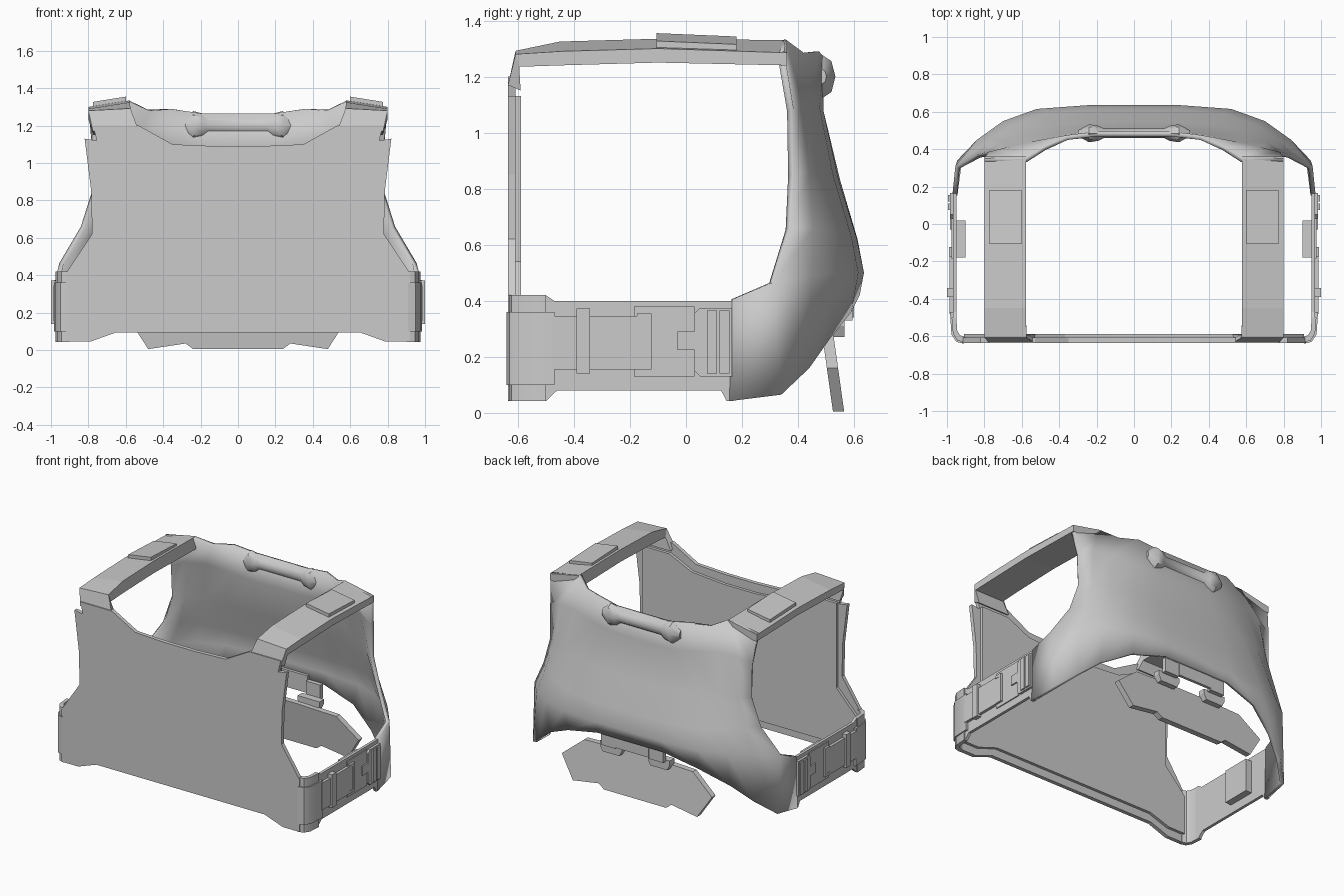
import bpy, bmesh, math


def make(name, verts, faces, mirror=True, solid=0, smooth=0, fix=True):
    me = bpy.data.meshes.new(name)
    me.from_pydata(verts, [], faces)
    if fix:
        bm = bmesh.new()
        bm.from_mesh(me)
        bmesh.ops.recalc_face_normals(bm, faces=bm.faces)
        bm.to_mesh(me)
        bm.free()
    ob = bpy.data.objects.new(name, me)
    bpy.context.collection.objects.link(ob)
    if mirror:
        m = ob.modifiers.new("mirror", 'MIRROR')
        m.use_clip = True
        m.merge_threshold = 0.0005
    if solid:
        s = ob.modifiers.new("thickness", 'SOLIDIFY')
        s.thickness = solid
        s.offset = -1
    if smooth:
        bpy.ops.object.select_all(action='DESELECT')
        ob.select_set(True)
        bpy.context.view_layer.objects.active = ob
        bpy.ops.object.shade_smooth_by_angle(angle=math.radians(smooth))
    return ob


def loft(name, rings, **kw):
    n = len(rings[0])
    verts = [p for r in rings for p in r]
    faces = [(k * n + i, k * n + (i + 1) % n, (k + 1) * n + (i + 1) % n, (k + 1) * n + i)
             for k in range(len(rings) - 1) for i in range(n)]
    faces += [tuple(range(n)), tuple(range(len(verts) - n, len(verts)))]
    return make(name, verts, faces, **kw)


def prism(name, pts, axis, a, b, **kw):
    put = {'x': lambda p, d: (d, p[0], p[1]),
           'y': lambda p, d: (p[0], d, p[1]),
           'z': lambda p, d: (p[0], p[1], d)}[axis]
    return loft(name, [[put(p, d) for p in pts] for d in (a, b)], **kw)


def side_box(name, y0, y1, z0, z1, x0, x1):
    return prism(name, [(y0, z0), (y1, z0), (y1, z1), (y0, z1)], 'x', x0, x1)


def both(half):
    """Complete a half outline running from centre to centre."""
    return half + [(-x, z) for x, z in reversed(half)]


# Front panel and its inner liner
prism("front_panel", both([(.65, .095), (.79, .045), (.92, .045), (.92, .41), (.78, .62),
      (.785, .85), (.82, 1.13), (.755, 1.12), (.775, 1.2), (.53, 1.2), (.35, 1.1), (.12, 1.09)]),
      'y', -.635, -.608, mirror=False)
prism("front_liner", both([(.63, .15), (.78, .1), (.91, .1), (.91, .37), (.75, .54),
      (.75, 1.13), (.54, 1.13), (.37, 1.05), (.12, 1.03)]),
      'y', -.608, -.588, mirror=False)

# Shoulder straps with pads on top
stations = [(.53, .775, -.635, 1.17, 1.17, -.59, 1.15), (.575, .80, -.608, 1.292, 1.28, -.595, 1.235),
            (.578, .80, -.45, 1.325, 1.29, -.45, 1.24), (.578, .80, -.1, 1.335, 1.30, -.1, 1.25),
            (.578, .80, .36, 1.33, 1.285, .36, 1.24)]
loft("shoulder_strap", [[(xi, y, zi), (xo, y, zo), (xo, yb, zb), (xi, yb, zb)]
                        for xi, xo, y, zi, zo, yb, zb in stations])
loft("shoulder_pad", [[(.60, y, zi), (.775, y, zi - .028), (.775, y, zi - .06), (.60, y, zi - .04)]
                      for y, zi in ((-.105, 1.355), (.18, 1.343))])

# Back shell: rows run top to bottom, columns centre to arm opening
rows = [
    [(0, .495, 1.265), (.2, .495, 1.265), (.36, .475, 1.29), (.48, .42, 1.285), (.58, .355, 1.333), (.80, .35, 1.29)],
    [(0, .49, 1.08), (.2, .49, 1.08), (.38, .475, 1.1), (.55, .44, 1.13), (.68, .41, 1.12), (.78, .385, 1.08)],
    [(0, .55, .83), (.25, .545, .83), (.45, .525, .85), (.6, .485, .86), (.71, .44, .86), (.78, .385, .85)],
    [(0, .612, .62), (.25, .61, .62), (.48, .59, .63), (.65, .53, .65), (.77, .455, .66), (.84, .372, .66)],
    [(0, .635, .5), (.25, .635, .5), (.52, .615, .5), (.7, .55, .5), (.84, .45, .49), (.955, .31, .465)],
    [(0, .62, .42), (.25, .62, .42), (.5, .59, .36), (.7, .51, .26), (.83, .44, .16), (.945, .34, .065)],
]
n = len(rows[0])
verts = [p for r in rows for p in r]
faces = [(r * n + c, r * n + c + 1, (r + 1) * n + c + 1, (r + 1) * n + c)
         for r in range(len(rows) - 1) for c in range(n - 1)]
# side wing reaching forward to the belt
k = len(verts)
verts += [(.97, .165, .405), (.97, .155, .042)]
faces.append((k - n - 1, k, k + 1, k - 1))
make("back_shell", verts, faces, solid=.026, smooth=28, fix=False)

# Rolled grab collar behind the neck
collar = [(-.3, .02), (-.24, .06), (-.19, .05), (-.16, .032), (.16, .032), (.19, .05), (.24, .06), (.3, .02)]
loft("collar_roll", [[(x, .485 + r * .8 * math.cos(a * math.pi / 4), 1.2 + r * 1.3 * math.sin(a * math.pi / 4))
                      for a in range(8)] for x, r in collar], mirror=False, smooth=40)

# Side belt: rounded front corner, base band, webbing and buckle
prism("belt_corner", [(.90, -.635), (.945, -.622), (.968, -.585), (.975, -.5), (.95, -.5),
      (.945, -.57), (.93, -.595), (.90, -.605)], 'z', .042, .42, smooth=35)
prism("belt_band", [(-.58, .42), (-.5, .42), (-.47, .40), (.17, .40), (.17, .042), (.145, .042),
      (.125, .08), (-.46, .08), (-.5, .042), (-.58, .042)], 'x', .948, .968)
prism("belt_wrap", [(.91, -.64), (.95, -.63), (.976, -.59), (.984, -.47), (.965, -.47),
      (.955, -.58), (.91, -.61)], 'z', .10, .36, smooth=35)
side_box("belt_webbing", -.48, -.13, .155, .345, .965, .987)
side_box("webbing_slider", -.39, -.343, .14, .372, .965, 1.0)
side_box("buckle_base", -.185, .03, .13, .38, .95, .975)
for z0, z1 in ((.155, .175), (.335, .355)):
    side_box("buckle_frame_rail", -.175, -.125, z0, z1, .97, .99)
side_box("buckle_frame_bar", -.143, -.123, .155, .355, .97, .99)
prism("buckle_clip", [(.03, .15), (.05, .13), (.165, .13), (.165, .375), (.05, .375), (.03, .355),
      (.03, .29), (-.03, .29), (-.03, .225), (.03, .225)], 'x', .96, .985)
for y in (.075, .12):
    side_box("buckle_rib", y, y + .035, .14, .365, .98, .995)
side_box("buckle_liner", -.18, .02, .14, .37, .90, .95)

# Hanging lower back plate with hinge clips
outline = both([(.24, .005), (.28, .035), (.48, .005), (.58, .16), (.42, .29), (.14, .30)])
loft("hanging_plate", [[(x, .565 - .14 * z + d, z) for x, z in outline] for d in (0, -.04)], mirror=False)
prism("hinge_clip", [(.10, .31), (.12, .27), (.25, .27), (.27, .31), (.27, .34), (.10, .34)],
      'y', .515, .565)
prism("hinge_tab", [(.13, .33), (.24, .33), (.24, .43), (.13, .43)], 'y', .565, .595)
prism("hinge_bridge", [(-.13, .34), (.13, .34), (.13, .46), (-.13, .46)], 'y', .58, .6, mirror=False)
